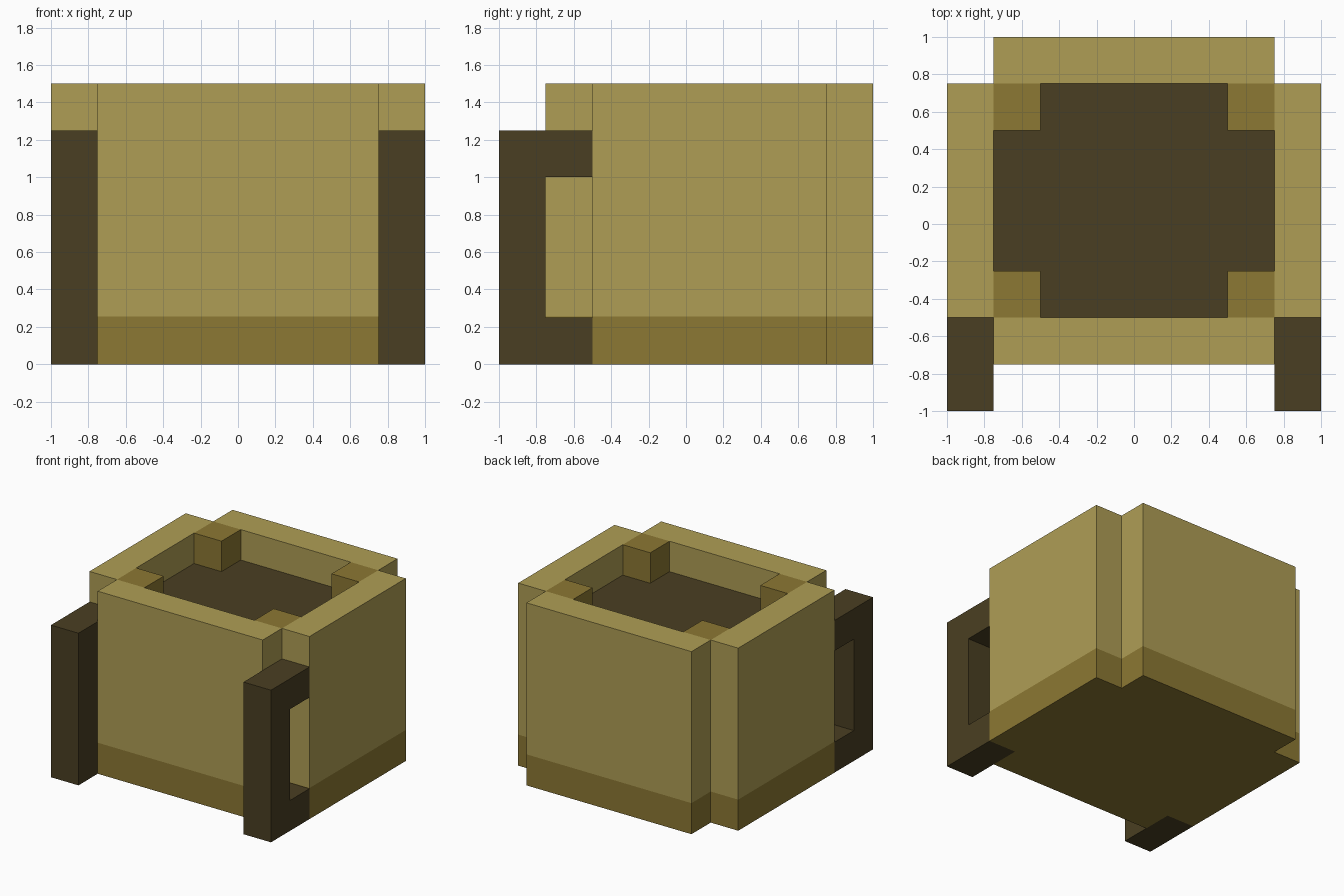
import bpy, bmesh

if "Cube" in bpy.data.objects:
    bpy.data.objects.remove(bpy.data.objects["Cube"], do_unlink=True)

BAND = 0.255   # height of the darker stripe around the foot
TOP = 1.5      # rim height
FILL = 1.25    # level of the contents


def material(name, hex_colour):
    def linear(c):
        return c / 12.92 if c <= 0.04045 else ((c + 0.055) / 1.055) ** 2.4
    rgb = [linear(int(hex_colour[i:i + 2], 16) / 255) for i in (0, 2, 4)]
    m = bpy.data.materials.new(name)
    m.use_nodes = True
    m.diffuse_color = (*rgb, 1)
    m.node_tree.nodes["Principled BSDF"].inputs["Base Color"].default_value = (*rgb, 1)
    return m


LIGHT = material("light gold", "AF9E55")
GOLD = material("dark gold", "8C7833")
BROWN = material("dark brown", "4A3F22")


def finish(name, bm, mats):
    bmesh.ops.recalc_face_normals(bm, faces=bm.faces)
    mesh = bpy.data.meshes.new(name)
    bm.to_mesh(mesh)
    bm.free()
    for m in mats:
        mesh.materials.append(m)
    obj = bpy.data.objects.new(name, mesh)
    bpy.context.collection.objects.link(obj)
    return obj


def box(name, x, y, z, mats, band=None):
    """Box from min/max pairs; faces below the band height take the second material."""
    bm = bmesh.new()
    bmesh.ops.create_cube(bm, size=1)
    for v in bm.verts:
        v.co = [(lo + hi) / 2 + c * (hi - lo) for c, (lo, hi) in zip(v.co, (x, y, z))]
    if band:
        bmesh.ops.bisect_plane(bm, geom=bm.verts[:] + bm.edges[:] + bm.faces[:],
                               plane_co=(0, 0, band), plane_no=(0, 0, 1))
        for f in bm.faces:
            f.material_index = int(f.calc_center_median().z < band)
    return finish(name, bm, mats)


def extrude_x(name, profile, x0, x1, mat):
    """Extrude a (y, z) outline along x."""
    bm = bmesh.new()
    face = bm.faces.new([bm.verts.new((x0, y, z)) for y, z in profile])
    res = bmesh.ops.extrude_face_region(bm, geom=[face])
    for v in res["geom"]:
        if isinstance(v, bmesh.types.BMVert):
            v.co.x = x1
    return finish(name, bm, [mat])


# Walls with the dark stripe at the foot, offset so the corners are notched
walls = {
    "front_wall": ((-0.75, 0.75), (-0.75, -0.5)),
    "back_wall": ((-0.75, 0.75), (0.75, 1.0)),
    "left_wall": ((0.75, 1.0), (-0.5, 0.75)),
    "right_wall": ((-1.0, -0.75), (-0.5, 0.75)),
}
for name, (x, y) in walls.items():
    box(name, x, y, (0, TOP), [LIGHT, GOLD], BAND)

# Floor slab and the dark contents
box("base", (-0.75, 0.75), (-0.5, 0.75), (0, 0.25), [GOLD])
box("contents", (-0.75, 0.75), (-0.5, 0.75), (0.25, FILL), [BROWN])

# Corner posts inside the rim
for side, x in (("left", (0.5, 0.75)), ("right", (-0.75, -0.5))):
    for end, y in (("front", (-0.5, -0.25)), ("back", (0.5, 0.75))):
        box(f"{end}_{side}_post", x, y, (FILL - 0.05, TOP), [GOLD])

# C-shaped handles on the front corners
grip = [(-1, 0), (-0.5, 0), (-0.5, 0.25), (-0.75, 0.25),
        (-0.75, 1), (-0.5, 1), (-0.5, 1.25), (-1, 1.25)]
extrude_x("left_handle", grip, 0.75, 1.0, BROWN)
extrude_x("right_handle", grip, -1.0, -0.75, BROWN)
